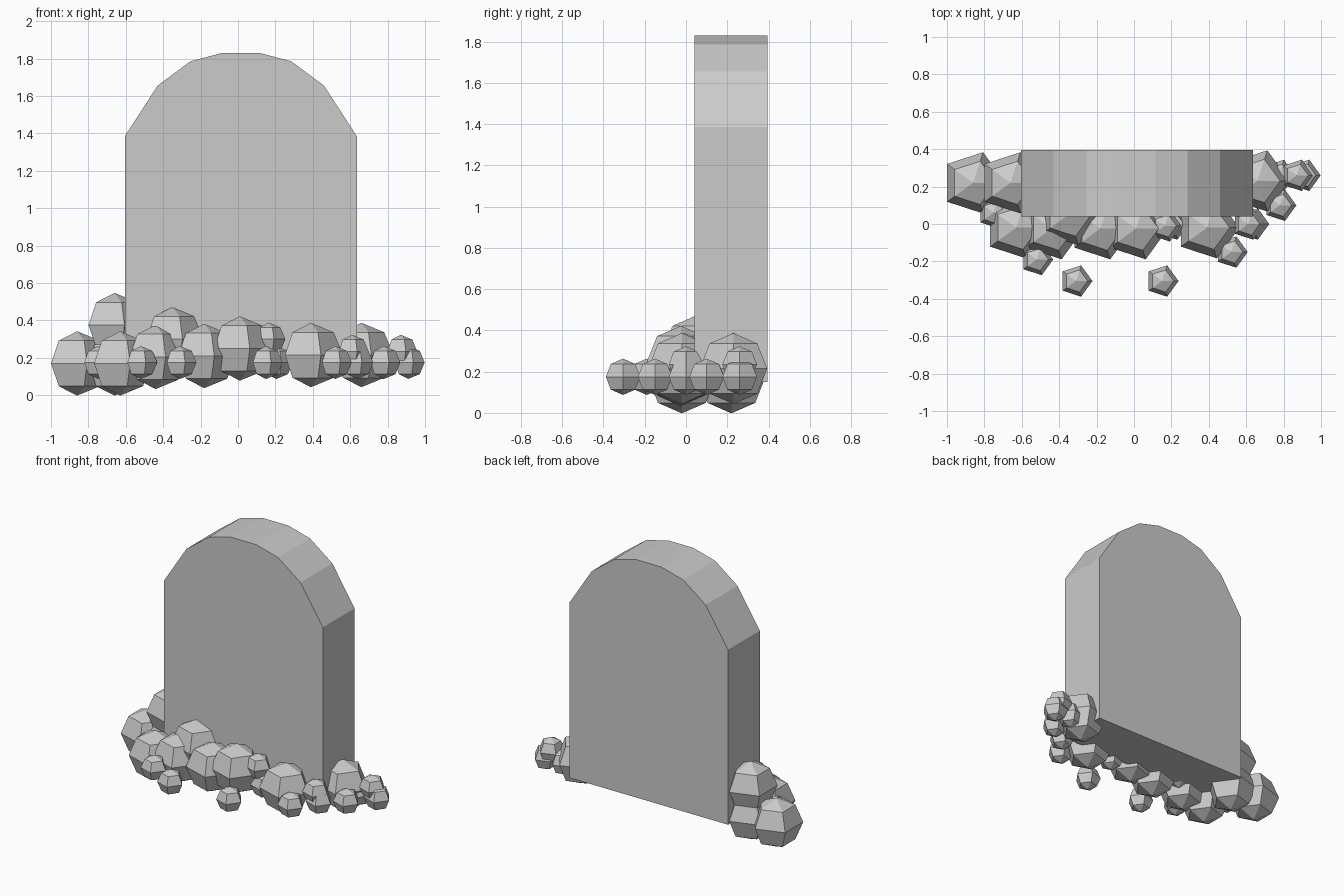
import bpy, bmesh
from mathutils import Matrix

cube = bpy.data.objects.get("Cube")
if cube:
    bpy.data.objects.remove(cube, do_unlink=True)

stone = bpy.data.materials.new("grey stone")
stone.use_nodes = True
colour = (0.6, 0.6, 0.6, 1)
stone.diffuse_color = colour
stone.node_tree.nodes["Principled BSDF"].inputs["Base Color"].default_value = colour


def add_object(name, bm):
    bmesh.ops.recalc_face_normals(bm, faces=bm.faces)
    mesh = bpy.data.meshes.new(name)
    bm.to_mesh(mesh)
    bm.free()
    mesh.materials.append(stone)
    obj = bpy.data.objects.new(name, mesh)
    bpy.context.collection.objects.link(obj)
    return obj


# Headstone: mirrored arch profile, extruded front to back
CENTRE, FRONT, BACK = 0.015, 0.04, 0.395
half = [(0.62, 0.15), (0.62, 1.385), (0.445, 1.655), (0.27, 1.785), (0.10, 1.83)]
outline = half + [(-x, z) for x, z in reversed(half)]
bm = bmesh.new()
face = bm.faces.new([bm.verts.new((CENTRE + x, FRONT, z)) for x, z in outline])
extruded = bmesh.ops.extrude_face_region(bm, geom=[face], use_keep_orig=True)
for v in extruded["geom"]:
    if isinstance(v, bmesh.types.BMVert):
        v.co.y = BACK
add_object("headstone", bm)


# Rocks: five-sided faceted balls in two sizes
def add_rock(name, radius, place):
    bm = bmesh.new()
    bmesh.ops.create_uvsphere(bm, u_segments=5, v_segments=4, radius=radius)
    # turn so that one corner points along +x
    corner = max(bm.verts, key=lambda v: v.co.xy.length).co
    turn = corner.xy.angle_signed((1, 0))
    bmesh.ops.rotate(bm, verts=bm.verts, matrix=Matrix.Rotation(-turn, 3, "Z"))
    add_object(name, bm).location = place


large = [
    (-0.86, 0.22, 0.17), (-0.66, 0.22, 0.375), (-0.66, 0.22, 0.17),
    (-0.63, -0.02, 0.17), (-0.44, -0.025, 0.205), (-0.35, 0.05, 0.30),
    (-0.18, -0.025, 0.21), (0.01, -0.025, 0.25), (0.39, -0.02, 0.215),
    (0.66, 0.23, 0.215),
]
small = [
    (-0.75, 0.06, 0.175), (-0.52, -0.19, 0.175), (-0.31, -0.305, 0.175),
    (0.15, -0.305, 0.175), (0.165, -0.01, 0.30), (0.205, 0.0, 0.175),
    (0.52, -0.15, 0.175), (0.61, 0.0, 0.235), (0.635, 0.0, 0.175),
    (0.78, 0.10, 0.175), (0.775, 0.26, 0.175), (0.87, 0.26, 0.235),
    (0.91, 0.26, 0.175),
]
for i, place in enumerate(large):
    add_rock(f"large_rock_{i + 1}", 0.172, place)
for i, place in enumerate(small):
    add_rock(f"small_rock_{i + 1}", 0.088, place)
